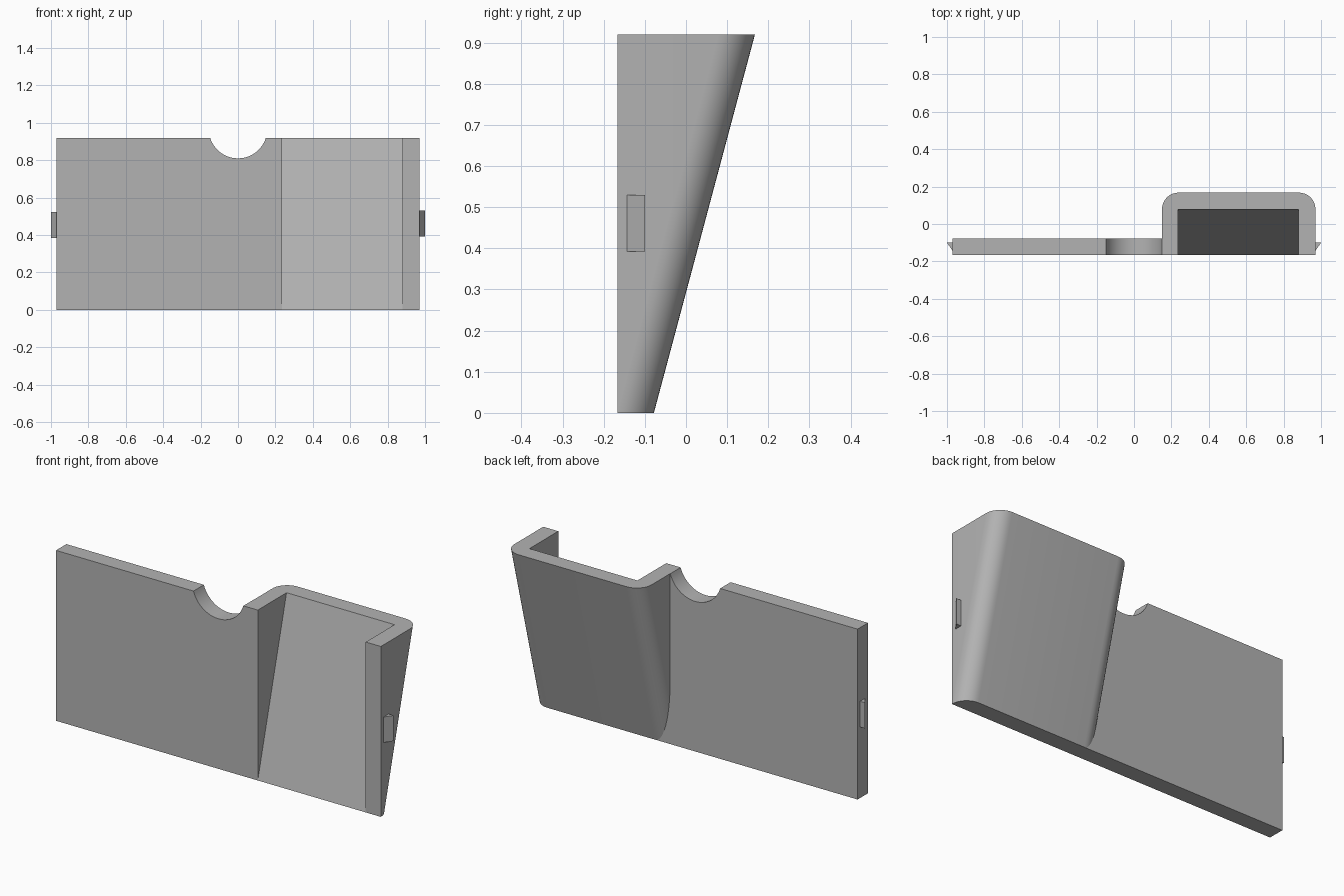
import bpy, bmesh, math

if "Cube" in bpy.data.objects:
    bpy.data.objects.remove(bpy.data.objects["Cube"], do_unlink=True)

FRONT, BACK = -0.167, -0.0785      # plate thickness
HALF, HEIGHT = 0.97, 0.92
SLOPE = 0.267                      # backward lean of the pocket

grey = bpy.data.materials.new("plain grey")
grey.use_nodes = True
colour = (0.45, 0.45, 0.45, 1)
grey.diffuse_color = colour
grey.node_tree.nodes["Principled BSDF"].inputs["Base Color"].default_value = colour


def loft(name, lower, upper):
    """Solid joining two rings that have the same number of points."""
    bm = bmesh.new()
    a = [bm.verts.new(p) for p in lower]
    b = [bm.verts.new(p) for p in upper]
    bm.faces.new(a)
    bm.faces.new(b)
    for i in range(len(a)):
        j = (i + 1) % len(a)
        bm.faces.new((a[i], a[j], b[j], b[i]))
    bmesh.ops.recalc_face_normals(bm, faces=bm.faces)
    mesh = bpy.data.meshes.new(name)
    bm.to_mesh(mesh)
    bm.free()
    mesh.materials.append(grey)
    obj = bpy.data.objects.new(name, mesh)
    bpy.context.collection.objects.link(obj)
    return obj


def rect(x0, x1, y0, y1, z):
    return [(x0, y0, z), (x1, y0, z), (x1, y1, z), (x0, y1, z)]


def pocket_ring(z, x0=0.15, x1=HALF, r=0.088, steps=10):
    """Straight front, rounded back corners that slide back with height."""
    back = BACK + 0.0005 + SLOPE * z
    ring = [(x0, FRONT, z), (x1, FRONT, z)]
    for cx, start in ((x1 - r, 0), (x0 + r, 90)):
        for i in range(steps + 1):
            t = math.radians(start + 90 * i / steps)
            ring.append((cx + r * math.cos(t), back - r + r * math.sin(t), z))
    return ring


def combine(target, other, operation):
    mod = target.modifiers.new(operation.title(), 'BOOLEAN')
    mod.object, mod.operation, mod.solver = other, operation, 'EXACT'
    bpy.context.view_layer.objects.active = target
    bpy.ops.object.modifier_apply(modifier=mod.name)
    bpy.data.objects.remove(other, do_unlink=True)


# Flat plate joined to the sloping pocket
panel = loft("panel", rect(-HALF, 0.5, FRONT, BACK, 0),
             rect(-HALF, 0.5, FRONT, BACK, HEIGHT))
combine(panel, loft("pocket", pocket_ring(0), pocket_ring(HEIGHT)), 'UNION')

# Wedge-shaped recess, open to the front and top
low, high = -0.1, 1.1
combine(panel, loft("recess_cutter",
                    rect(0.235, 0.88, -0.5, FRONT + SLOPE * low, low),
                    rect(0.235, 0.88, -0.5, FRONT + SLOPE * high, high)), 'DIFFERENCE')

# Round finger notch in the top edge
circle = [(0.156 * math.cos(t), 0.966 + 0.156 * math.sin(t))
          for t in (math.tau * i / 64 for i in range(64))]
combine(panel, loft("notch_cutter", [(x, -0.3, z) for x, z in circle],
                    [(x, -0.05, z) for x, z in circle]), 'DIFFERENCE')

# Small wedge clips on both ends
def clip(name, side, z0, z1):
    outline = [(side * 0.965, -0.147), (side * 0.97, -0.143),
               (side * 1.0, -0.1), (side * 0.965, -0.1)]
    return loft(name, [(x, y, z0) for x, y in outline],
                [(x, y, z1) for x, y in outline])


parts = [panel, clip("left_clip", 1, 0.392, 0.53),
         clip("right_clip", -1, 0.383, 0.522)]

bpy.ops.object.select_all(action='DESELECT')
for obj in parts:
    obj.select_set(True)
bpy.context.view_layer.objects.active = panel
bpy.ops.object.shade_smooth_by_angle(angle=math.radians(14))
